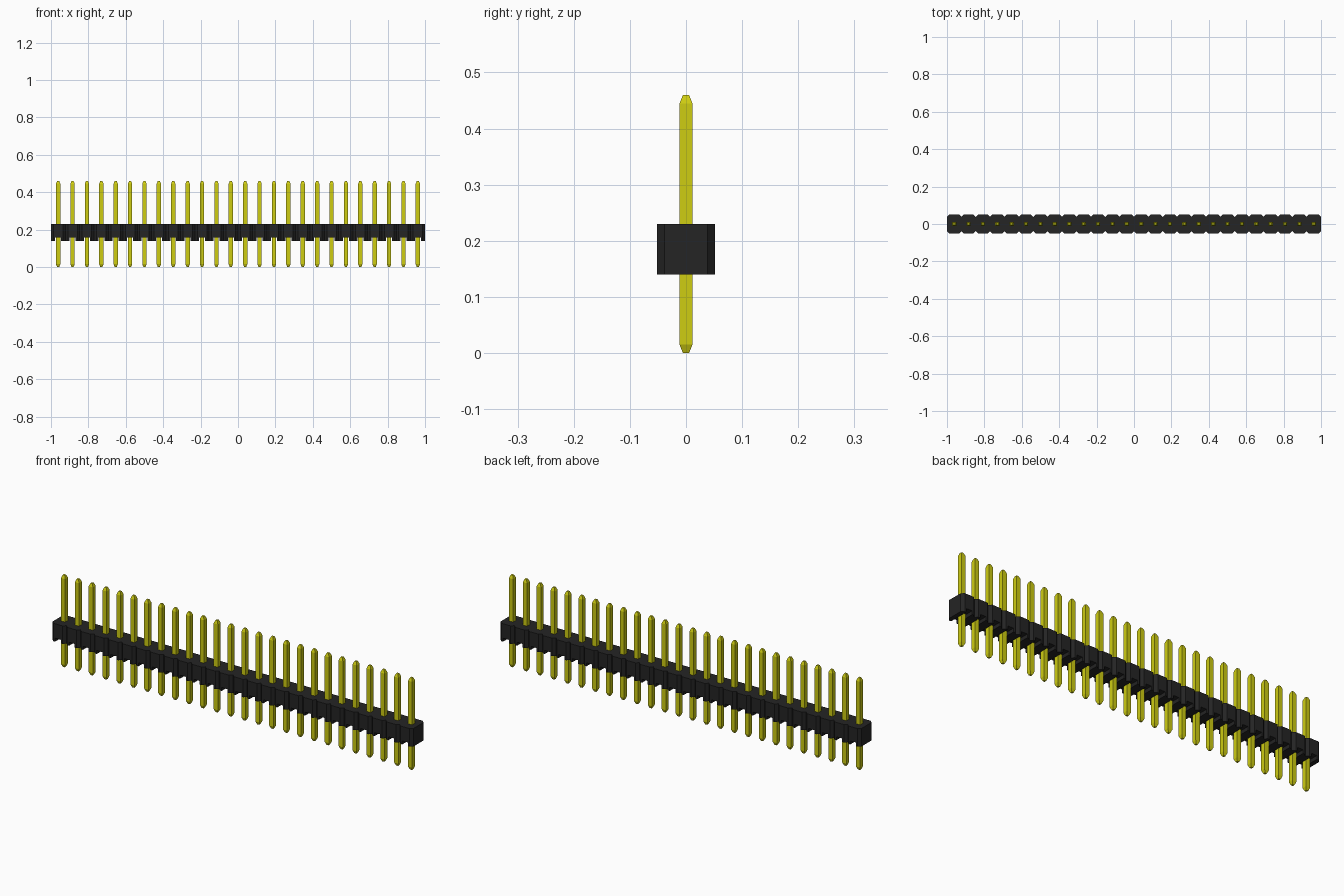
import bpy
import bmesh

cube = bpy.data.objects.get("Cube")
if cube:
    bpy.data.objects.remove(cube, do_unlink=True)

COUNT = 26
PITCH = 2.0 / COUNT
HALF_Y = 0.0515            # half depth of the housing
CHAMFER = 0.013            # corner cut of every housing segment
NOTCH = 0.016              # half width of the slot under each pin
Z_FOOT, Z_SLOT, Z_TOP = 0.14, 0.158, 0.23


def material(name, color):
    m = bpy.data.materials.new(name)
    m.use_nodes = True
    m.diffuse_color = color
    bsdf = next(n for n in m.node_tree.nodes if n.type == 'BSDF_PRINCIPLED')
    bsdf.inputs["Base Color"].default_value = color
    bsdf.inputs["Roughness"].default_value = 0.6
    return m


def finish(bm, name, mat):
    bmesh.ops.remove_doubles(bm, verts=bm.verts, dist=1e-5)
    bmesh.ops.recalc_face_normals(bm, faces=bm.faces)
    me = bpy.data.meshes.new(name)
    bm.to_mesh(me)
    bm.free()
    me.materials.append(mat)
    return me


def add_object(name, me, x=0.0):
    ob = bpy.data.objects.new(name, me)
    ob.location.x = x
    bpy.context.collection.objects.link(ob)
    return ob


def quad(bm, *pts):
    bm.faces.new([bm.verts.new(p) for p in pts])


black = material("black plastic", (0.018, 0.018, 0.018, 1.0))
yellow = material("yellow metal", (0.62, 0.61, 0.006, 1.0))

# Housing: chamfered segments in a row, each with a slot across its underside
bm = bmesh.new()
narrow = HALF_Y - CHAMFER
for i in range(COUNT):
    x0 = -1.0 + i * PITCH
    x1 = x0 + PITCH
    mid = (x0 + x1) / 2
    stations = [(x0, narrow), (x0 + CHAMFER, HALF_Y), (mid - NOTCH, HALF_Y),
                (mid + NOTCH, HALF_Y), (x1 - CHAMFER, HALF_Y), (x1, narrow)]
    for k in range(5):
        (a, ya), (b, yb) = stations[k], stations[k + 1]
        zb = Z_SLOT if k == 2 else Z_FOOT
        for z in (zb, Z_TOP):
            quad(bm, (a, -ya, z), (b, -yb, z), (b, yb, z), (a, ya, z))
        for s in (-1, 1):
            quad(bm, (a, s * ya, zb), (b, s * yb, zb),
                 (b, s * yb, Z_TOP), (a, s * ya, Z_TOP))
    # slot walls
    for x in (mid - NOTCH, mid + NOTCH):
        quad(bm, (x, -HALF_Y, Z_FOOT), (x, HALF_Y, Z_FOOT),
             (x, HALF_Y, Z_SLOT), (x, -HALF_Y, Z_SLOT))
# end walls
for x in (-1.0, 1.0):
    quad(bm, (x, -narrow, Z_FOOT), (x, narrow, Z_FOOT),
         (x, narrow, Z_TOP), (x, -narrow, Z_TOP))
add_object("housing", finish(bm, "housing", black))

# Pin: square bar with tapered tips, lofted from (height, half width) rings
bm = bmesh.new()
rings = []
for z, r in [(0.0, 0.0055), (0.015, 0.0115), (0.445, 0.0115), (0.46, 0.0055)]:
    rings.append([bm.verts.new((sx * r, sy * r, z))
                  for sx, sy in ((-1, -1), (1, -1), (1, 1), (-1, 1))])
for lo, hi in zip(rings, rings[1:]):
    for j in range(4):
        n = (j + 1) % 4
        bm.faces.new((lo[j], lo[n], hi[n], hi[j]))
bm.faces.new(rings[0])
bm.faces.new(rings[-1])
pin_mesh = finish(bm, "pin", yellow)

for i in range(COUNT):
    add_object(f"pin_{i + 1:02d}", pin_mesh, -1.0 + (i + 0.5) * PITCH)
